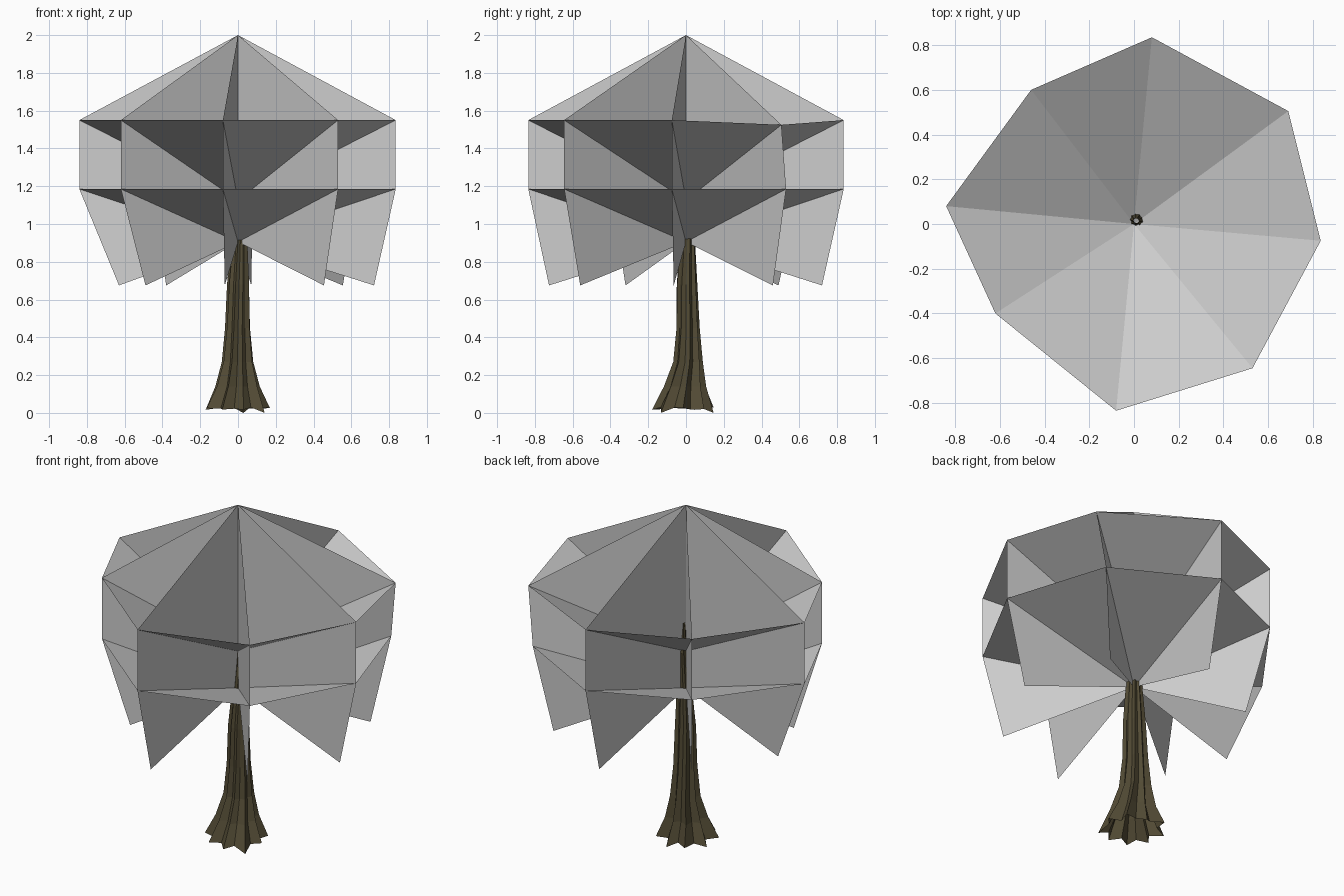
import bpy, math, random

if "Cube" in bpy.data.objects:
    bpy.data.objects.remove(bpy.data.objects["Cube"])
random.seed(4)

def make(name, verts, faces, mat=None):
    me = bpy.data.meshes.new(name)
    me.from_pydata(verts, [], faces)
    me.update()
    ob = bpy.data.objects.new(name, me)
    bpy.context.collection.objects.link(ob)
    if mat:
        me.materials.append(mat)
    return ob

# Foliage outline: the eight rim corners, and the drooping tips below them
rim = [(0.08, 0.835), (-0.46, 0.60), (-0.84, 0.08), (-0.62, -0.40),
       (-0.08, -0.835), (0.53, -0.645), (0.835, -0.075), (0.643, 0.53)]
tips = [(0.07, 0.72), (-0.38, 0.49), (-0.63, 0.03), (-0.49, -0.32),
        (-0.07, -0.725), (0.455, -0.56), (0.72, -0.065), (0.555, 0.46)]
upper = [(x, y, 1.55) for x, y in rim]
upper[7] = (0.69, 0.505, 1.525)          # one corner sags
lower = [(x, y, 1.185) for x, y in rim]
tip = [(x, y, 0.675) for x, y in tips]
APEX, MID, LOW = (0, 0, 2.0), (0, 0, 1.125), (0, 0, 0.905)

# Radial leaf cards: top triangle, middle quad, bottom triangle
verts = [APEX, MID, LOW] + upper + lower + tip
faces = []
for i in range(8):
    u, l, t = 3 + i, 11 + i, 19 + i
    faces += [(0, 1, u), (1, 2, l, u), (2, t, l)]
make("radial_leaf_cards", verts, faces)

# Two funnel-shaped leaf layers sinking towards the trunk
for name, ring, centre in (("upper_leaf_layer", upper, MID),
                           ("lower_leaf_layer", lower, LOW)):
    make(name, [centre] + ring, [(0, 1 + i, 1 + (i + 1) % 8) for i in range(8)])

# Trunk: rings of z, radius, flute depth, centre x, centre y
bark = bpy.data.materials.new("bark")
bark.diffuse_color = (0.085, 0.07, 0.035, 1)
bark.use_nodes = True
bark.node_tree.nodes["Principled BSDF"].inputs["Base Color"].default_value = bark.diffuse_color
rings = [(0.02, 0.178, 0.28, 0.0, -0.015), (0.14, 0.122, 0.30, 0.0, -0.005),
         (0.27, 0.086, 0.26, 0.0, 0.01), (0.45, 0.068, 0.22, 0.0, 0.01),
         (0.68, 0.060, 0.20, 0.003, 0.005), (0.90, 0.044, 0.18, 0.008, 0.008),
         (1.13, 0.030, 0.15, 0.012, 0.02), (1.30, 0.012, 0.1, 0.01, 0.015)]
N = 18
wob = [random.uniform(-0.09, 0.06) for _ in range(N)]
verts = []
for k, (z, r, d, cx, cy) in enumerate(rings):
    for i in range(N):
        a = 2 * math.pi * i / N + 0.06 * k
        rr = r * (1 - d * (i % 2) + wob[i])
        dz = 0.0
        if k == 0:                        # uneven root ends
            dz = -0.02 if i in (4, 16) else random.uniform(-0.005, 0.01)
        verts.append((cx + rr * math.cos(a), cy + rr * math.sin(a), z + dz))
faces = [(k * N + i, k * N + (i + 1) % N, (k + 1) * N + (i + 1) % N, (k + 1) * N + i)
         for k in range(len(rings) - 1) for i in range(N)]
make("trunk", verts, faces, bark)
